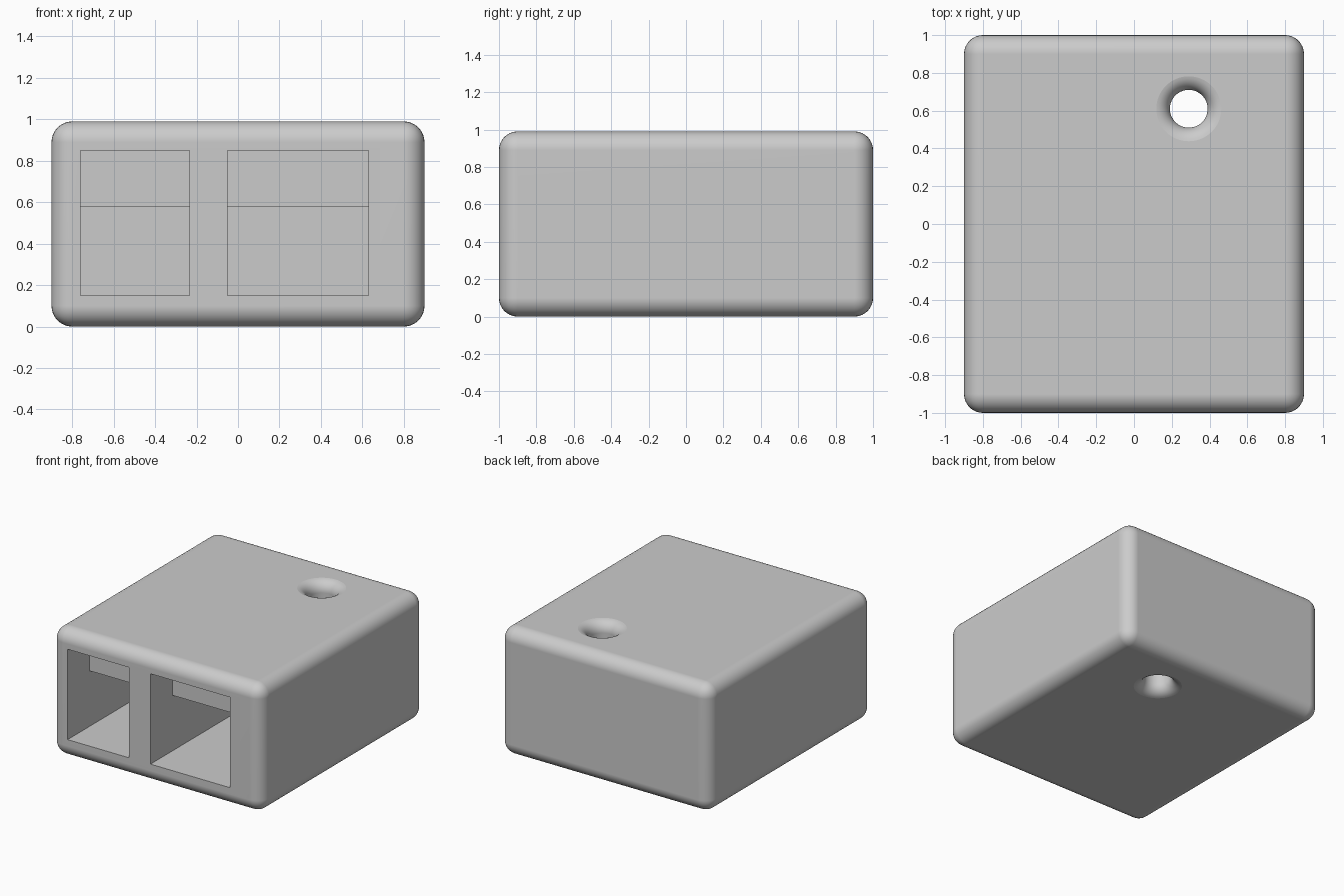
import bpy, bmesh, math

cube = bpy.data.objects.get("Cube")
if cube:
    bpy.data.objects.remove(cube, do_unlink=True)

WIDTH, DEPTH, HEIGHT = 1.8, 2.0, 0.99
ROUND = 0.1                      # outer edge radius
HOLE_X, HOLE_Y = 0.29, 0.61
HOLE_R, FLARE = 0.1, 0.085       # bore radius and rim rounding

grey = bpy.data.materials.new("plain_grey")
grey.use_nodes = True
colour = (0.6, 0.6, 0.6, 1)
grey.diffuse_color = colour
grey.node_tree.nodes["Principled BSDF"].inputs["Base Color"].default_value = colour


def make_object(name, bm):
    bmesh.ops.recalc_face_normals(bm, faces=bm.faces)
    mesh = bpy.data.meshes.new(name)
    bm.to_mesh(mesh)
    bm.free()
    mesh.materials.append(grey)
    obj = bpy.data.objects.new(name, mesh)
    bpy.context.collection.objects.link(obj)
    return obj


def pocket_cutter(name, x0, x1):
    """Stepped slot: shallow upper part, deep lower part."""
    front, ledge, back = -DEPTH / 2 - 0.1, -0.73, 0.25
    low, mid, high = 0.15, 0.58, 0.85
    profile = [(front, low), (back, low), (back, mid),
               (ledge, mid), (ledge, high), (front, high)]
    bm = bmesh.new()
    face = bm.faces.new([bm.verts.new((x0, y, z)) for y, z in profile])
    out = bmesh.ops.extrude_face_region(bm, geom=[face])
    moved = [v for v in out["geom"] if isinstance(v, bmesh.types.BMVert)]
    bmesh.ops.translate(bm, verts=moved, vec=(x1 - x0, 0, 0))
    return make_object(name, bm)


def hole_cutter(name, steps=10, sides=64):
    """Turned bore with rounded rims at top and bottom."""
    half, outer = HEIGHT / 2, HOLE_R + FLARE
    upper = [(outer, half + 0.1)]
    for i in range(steps + 1):
        a = math.pi / 2 * i / steps
        upper.append((outer - FLARE * math.sin(a),
                      half + 0.001 - FLARE * (1 - math.cos(a))))
    profile = upper + [(r, -z) for r, z in reversed(upper)]
    bm = bmesh.new()
    rings = []
    for r, z in profile:
        angles = [math.tau * k / sides for k in range(sides)]
        rings.append([bm.verts.new((HOLE_X + r * math.cos(a),
                                    HOLE_Y + r * math.sin(a), half + z))
                      for a in angles])
    for a, b in zip(rings, rings[1:]):
        for k in range(sides):
            n = (k + 1) % sides
            bm.faces.new((a[k], a[n], b[n], b[k]))
    bm.faces.new(rings[0])
    bm.faces.new(rings[-1])
    return make_object(name, bm)


# Rounded housing block
bm = bmesh.new()
bmesh.ops.create_cube(bm, size=1)
bmesh.ops.scale(bm, verts=bm.verts, vec=(WIDTH, DEPTH, HEIGHT))
bmesh.ops.translate(bm, verts=bm.verts, vec=(0, 0, HEIGHT / 2))
bmesh.ops.bevel(bm, geom=bm.edges[:], offset=ROUND, segments=8,
                profile=0.5, affect='EDGES')
housing = make_object("housing", bm)

# Cut the two front pockets and the through hole
cutters = [pocket_cutter("narrow_pocket_cutter", -0.76, -0.235),
           pocket_cutter("wide_pocket_cutter", -0.05, 0.63),
           hole_cutter("cord_hole_cutter")]
bpy.context.view_layer.objects.active = housing
for cutter in cutters:
    mod = housing.modifiers.new(cutter.name, 'BOOLEAN')
    mod.operation = 'DIFFERENCE'
    mod.solver = 'EXACT'
    mod.object = cutter
    bpy.ops.object.modifier_apply(modifier=mod.name)
    bpy.data.objects.remove(cutter, do_unlink=True)

# Smooth roundings with crisp pocket edges
for obj in bpy.context.selected_objects:
    obj.select_set(False)
housing.select_set(True)
bpy.ops.object.shade_smooth_by_angle(angle=math.radians(35))
weighted = housing.modifiers.new("flat_face_normals", 'WEIGHTED_NORMAL')
weighted.keep_sharp = True
